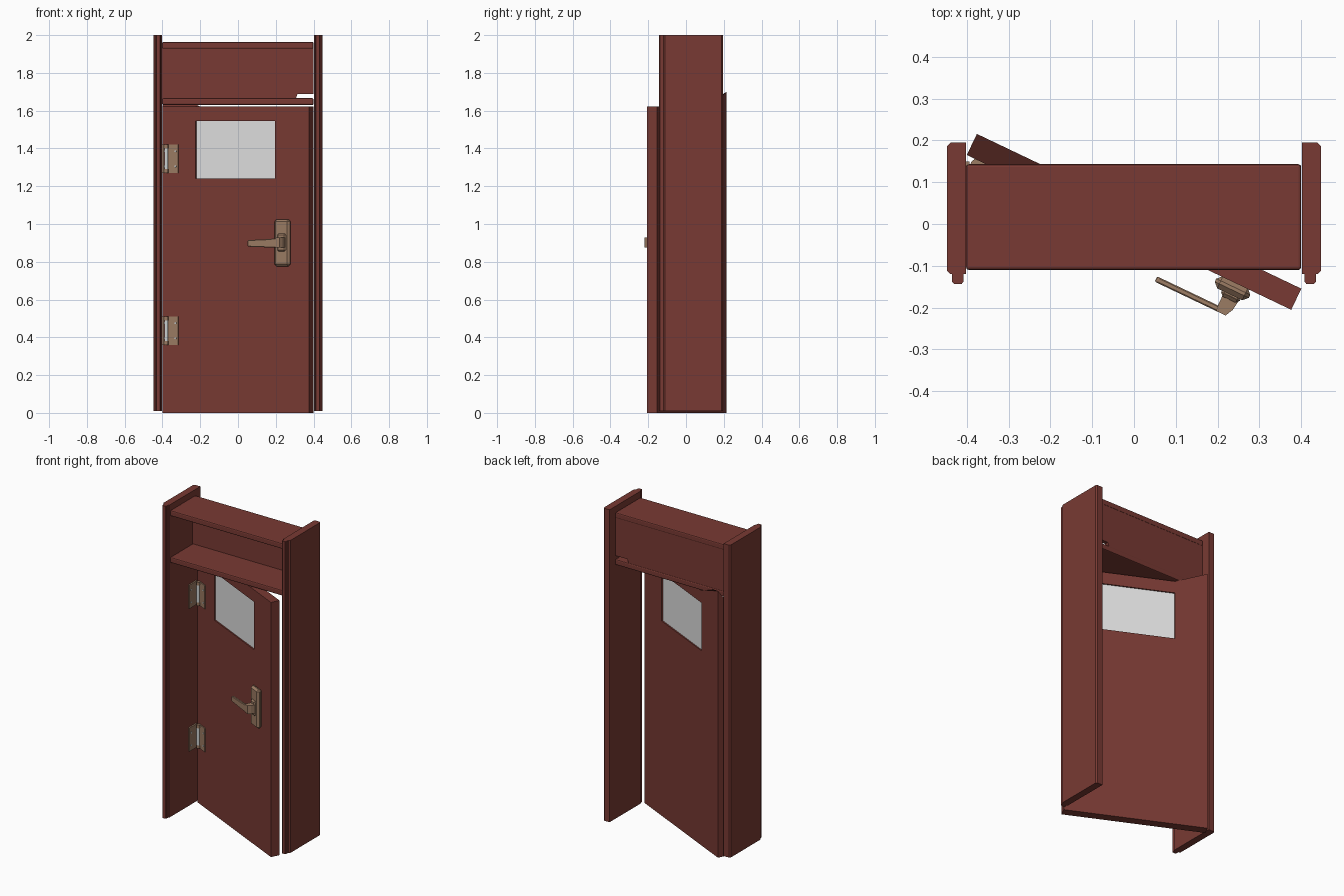
import bpy, bmesh, math
from mathutils import Matrix, Vector

cube = bpy.data.objects.get("Cube")
if cube:
    bpy.data.objects.remove(cube)


def material(name, color):
    m = bpy.data.materials.new(name)
    m.diffuse_color = (*color, 1)
    m.use_nodes = True
    bsdf = next(n for n in m.node_tree.nodes if n.type == "BSDF_PRINCIPLED")
    bsdf.inputs["Base Color"].default_value = (*color, 1)
    return m


WOOD = material("red brown wood", (0.19, 0.042, 0.033))
GLASS = material("pale grey glass", (0.74, 0.74, 0.74))
BRASS = material("dull brass", (0.33, 0.2, 0.125))
STEEL = material("steel", (0.62, 0.66, 0.66))

# Door space: x along the leaf from the hinge, y through it to the back
DOOR = Matrix.Translation((-0.4, 0.165, 0)) @ Matrix.Rotation(math.radians(-25.5), 4, "Z")
WORLD = Matrix.Identity(4)


def finish(bm, name, mat, space=WORLD, smooth=False):
    bmesh.ops.recalc_face_normals(bm, faces=bm.faces)
    for f in bm.faces:
        f.smooth = smooth and len(f.verts) == 4
    mesh = bpy.data.meshes.new(name)
    bm.to_mesh(mesh)
    bm.free()
    mesh.materials.append(mat)
    ob = bpy.data.objects.new(name, mesh)
    ob.matrix_world = space
    bpy.context.scene.collection.objects.link(ob)
    return ob


def bevel(ob, width, segments=1):
    mod = ob.modifiers.new("edge", "BEVEL")
    mod.width, mod.segments = width, segments


def box(name, mat, x, y, z, space=WORLD):
    bm = bmesh.new()
    bmesh.ops.create_cube(bm, size=1)
    for v in bm.verts:
        v.co = [lo + (c + 0.5) * (hi - lo) for c, (lo, hi) in zip(v.co, (x, y, z))]
    return finish(bm, name, mat, space)


def prism(name, mat, points, start, end, upright=False, space=WORLD):
    """Extrude a plan outline along z, or an upright x-z outline along y."""
    bm = bmesh.new()
    place = (lambda a, b: (a, start, b)) if upright else (lambda a, b: (a, b, start))
    face = bm.faces.new([bm.verts.new(place(*p)) for p in points])
    out = bmesh.ops.extrude_face_region(bm, geom=[face])["geom"]
    move = Vector((0, end - start, 0) if upright else (0, 0, end - start))
    bmesh.ops.translate(bm, vec=move, verts=[g for g in out if isinstance(g, bmesh.types.BMVert)])
    return finish(bm, name, mat, space)


def cylinder(name, mat, radius, depth, at, space=WORLD, lying=None):
    bm = bmesh.new()
    bmesh.ops.create_cone(bm, cap_ends=True, segments=12, radius1=radius, radius2=radius, depth=depth)
    turn = Matrix.Rotation(math.pi / 2, 4, lying) if lying else WORLD
    bmesh.ops.transform(bm, matrix=Matrix.Translation(at) @ turn, verts=bm.verts)
    return finish(bm, name, mat, space, True)


# Jambs with a narrow stop along the front edge
for side, s in (("left", 1), ("right", -1)):
    plan = [(0.402, 0.195), (0.439, 0.195), (0.447, 0.187), (0.447, -0.112), (0.439, -0.12),
            (0.435, -0.12), (0.435, -0.138), (0.431, -0.143), (0.412, -0.143),
            (0.408, -0.138), (0.408, -0.12), (0.402, -0.12)]
    prism(side + "_jamb", WOOD, [(s * x, y) for x, y in plan], 0.01, 2)

# Transom: two boards and the recessed panel between them
for name, z in (("top_board", 1.928), ("lower_board", 1.63)):
    board = box(name, WOOD, (-0.402, 0.4), (-0.11, 0.143), (z, z + 0.036))
    bevel(board, 0.007, 2)
prism("transom_panel", WOOD, [(-0.402, 1.94), (-0.402, 1.66), (0.305, 1.66), (0.315, 1.688),
                              (0.4, 1.688), (0.4, 1.94)], 0.115, 0.14, True)

# Door leaf with a window opening, slightly lifted at its rear hinge corner
bm = bmesh.new()
us, zs = (0, 0.195, 0.66, 0.86), (0, 1.24, 1.545, 1.622)
grid = [[bm.verts.new((u, 0, z)) for z in zs] for u in us]
for i in range(3):
    for j in range(3):
        if (i, j) != (1, 1):
            bm.faces.new((grid[i][j], grid[i + 1][j], grid[i + 1][j + 1], grid[i][j + 1]))
out = bmesh.ops.extrude_face_region(bm, geom=bm.faces[:])["geom"]
for v in (g for g in out if isinstance(g, bmesh.types.BMVert)):
    v.co.y = 0.056
    if v.co.x < 0.01 and v.co.z > 1.6:
        v.co.z = 1.7
finish(bm, "door_leaf", WOOD, DOOR)
box("window_pane", GLASS, (0.19, 0.665), (0.008, 0.048), (1.235, 1.55), DOOR)

# Hinges: one plate on the jamb, one on the door, and a pin
pin = Vector((-0.38, 0.143, 0))
for name, z in (("lower", 0.435), ("upper", 1.345)):
    span = (z - 0.075, z + 0.075)
    box(name + "_hinge_jamb_plate", BRASS, (-0.404, -0.393), (0.075, 0.15), span)
    box(name + "_hinge_door_plate", BRASS, (0.02, 0.095), (-0.007, 0.002), span, DOOR)
    cylinder(name + "_hinge_pin", STEEL, 0.01, 0.13, pin + Vector((0, 0, z)))
    for end in (-1, 1):
        cylinder(name + "_hinge_cap", BRASS, 0.011, 0.02, pin + Vector((0, 0, z + end * 0.065)))
        cylinder(name + "_hinge_door_screw", STEEL, 0.005, 0.004,
                 (0.08, -0.008, z + end * 0.04), DOOR, "X")
        cylinder(name + "_hinge_jamb_screw", STEEL, 0.005, 0.004,
                 (-0.392, 0.09, z + end * 0.04), WORLD, "Y")

# Handle: chamfered plate, stem and tapered lever
plate = box("handle_plate", BRASS, (0.666, 0.756), (-0.03, 0.002), (0.775, 1.025), DOOR)
bevel(plate, 0.012)
hub = box("handle_hub", BRASS, (0.69, 0.74), (-0.042, -0.025), (0.855, 0.95), DOOR)
bevel(hub, 0.008)
prism("handle_stem", BRASS, [(0.697, -0.03), (0.738, -0.03), (0.734, -0.06), (0.724, -0.08),
                             (0.7, -0.08), (0.697, -0.066)], 0.875, 0.928, space=DOOR)
lever = prism("handle_lever", BRASS, [(0.536, 0.884), (0.54, 0.88), (0.66, 0.876), (0.72, 0.876),
                                      (0.72, 0.927), (0.66, 0.92), (0.54, 0.915), (0.536, 0.91)],
              -0.08, -0.066, True, DOOR)
bevel(lever, 0.003)
